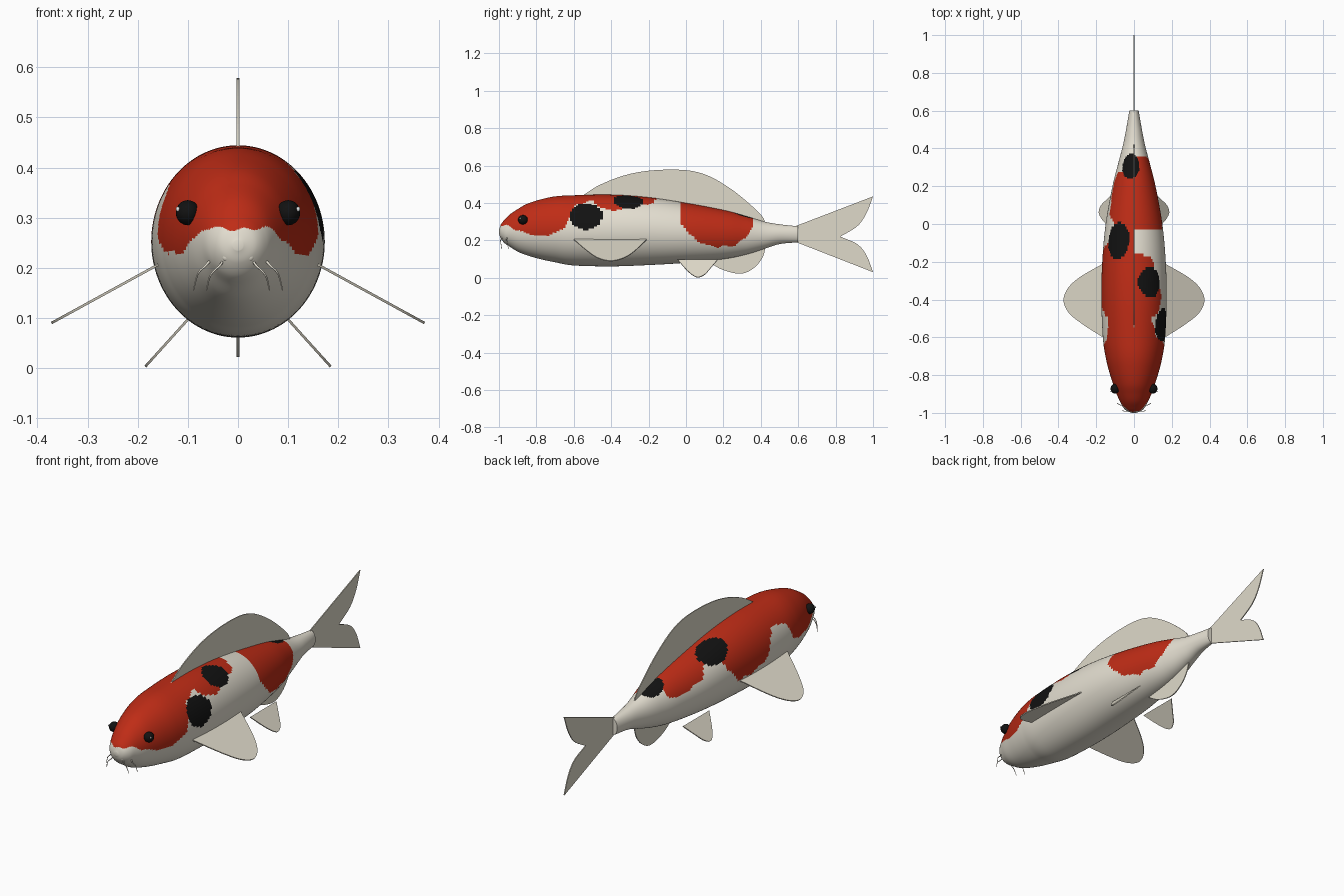
import bpy, bmesh, math
from mathutils import Vector

cube = bpy.data.objects.get("Cube")
if cube:
    bpy.data.objects.remove(cube, do_unlink=True)


def material(name, color):
    mat = bpy.data.materials.new(name)
    mat.use_nodes = True
    mat.diffuse_color = (*color, 1)
    mat.node_tree.nodes["Principled BSDF"].inputs["Base Color"].default_value = (*color, 1)
    return mat


CREAM = material("cream skin", (0.78, 0.74, 0.64))
RED = material("red patch", (0.52, 0.025, 0.008))
BLACK = material("black patch", (0.006, 0.006, 0.006))
FIN = material("pale fin", (0.74, 0.70, 0.59))
WHITE = material("eye glint white", (0.9, 0.9, 0.9))


def finish(name, bm, materials, smooth=True):
    bmesh.ops.recalc_face_normals(bm, faces=bm.faces)
    mesh = bpy.data.meshes.new(name)
    bm.to_mesh(mesh)
    bm.free()
    for mat in materials:
        mesh.materials.append(mat)
    obj = bpy.data.objects.new(name, mesh)
    bpy.context.collection.objects.link(obj)
    if smooth:
        bpy.ops.object.select_all(action="DESELECT")
        obj.select_set(True)
        bpy.context.view_layer.objects.active = obj
        bpy.ops.object.shade_smooth_by_angle(angle=math.radians(40))
    return obj


def smooth_path(points, steps):
    """Rounded path passing through every given point."""
    pts = [Vector(p) for p in points]
    pts = [pts[0] * 2 - pts[1]] + pts + [pts[-1] * 2 - pts[-2]]
    path = []
    for a, b, c, d in zip(pts, pts[1:], pts[2:], pts[3:]):
        for i in range(steps):
            t = i / steps
            path.append(b + (c - a) * (t / 2) + (a * 2 - b * 5 + c * 4 - d) * (t * t / 2)
                        + (b * 3 - a - c * 3 + d) * (t ** 3 / 2))
    return path + [pts[-2]]


def lookup(table, y):
    """Straight-line interpolation in a table of pairs."""
    for (y0, z0), (y1, z1) in zip(table, table[1:]):
        if y0 <= y <= y1:
            return z0 + (z1 - z0) * (y - y0) / (y1 - y0)
    return 1


# Body sections: position along the fish, back height, belly height, half width
SECTIONS = [
    (-1, .255, .235, .01), (-.99, .285, .21, .038), (-.97, .31, .185, .058),
    (-.94, .34, .165, .074), (-.9, .367, .14, .092), (-.85, .395, .12, .11),
    (-.78, .418, .1, .132), (-.7, .435, .083, .151), (-.6, .441, .066, .165),
    (-.4, .444, .061, .173), (-.2, .43, .068, .168), (0, .4, .08, .15),
    (.2, .362, .1, .114), (.32, .33, .124, .084), (.42, .3, .155, .058),
    (.5, .286, .18, .042), (.6, .275, .19, .025)]

# Lowest height of the red pattern along each flank
HEAD_EDGE = [(-1.1, .285), (-.94, .275), (-.87, .24), (-.8, .225), (-.7, .235), (-.65, .265), (-.62, .33)]
RED_EDGE = {
    1: HEAD_EDGE + [(-.59, .39), (-.5, .41), (-.46, .38), (-.4, .36), (-.2, .39), (-.15, .42),
                    (-.1, .5), (-.035, .5), (-.03, .3), (.02, .23), (.08, .185), (.165, .16),
                    (.26, .175), (.315, .215), (.355, .27), (.37, .5)],
    -1: HEAD_EDGE + [(-.57, .36), (-.5, .36), (-.46, .33), (-.43, .25), (-.3, .21), (-.19, .22),
                     (-.12, .3), (-.08, .38), (0, .36), (.05, .3), (.2, .27), (.27, .28), (.3, .5)]}
# Black spots: centre and radii
SPOTS = [((.15, -.535, .33), (.08, .088, .075)), ((.08, -.31, .405), (.068, .08, .068)),
         ((-.085, -.09, .385), (.065, .1, .075)), ((-.02, .31, .34), (.05, .07, .06))]


def skin_colour(p):
    for centre, radii in SPOTS:
        if sum(((a - c) / r) ** 2 for a, c, r in zip(p, centre, radii)) < 1:
            return 2
    ripple = .004 * math.sin(p.y * 70) + .003 * math.sin(p.x * 130)
    edge = lookup(RED_EDGE[1 if p.x > 0 else -1], p.y)
    return 1 if p.z > edge + ripple else 0


# Body
SEGMENTS = 120
bm = bmesh.new()
rings = []
for y, top, bottom, width in smooth_path(SECTIONS, 14):
    ring = []
    for i in range(SEGMENTS):
        a = math.tau * i / SEGMENTS
        z = (top + bottom) / 2 + (top - bottom) / 2 * math.cos(a)
        ring.append(bm.verts.new((width * math.sin(a), y, z)))
    rings.append(ring)
for low, high in zip(rings, rings[1:]):
    for i in range(SEGMENTS):
        j = (i + 1) % SEGMENTS
        bm.faces.new((low[i], low[j], high[j], high[i]))
bm.faces.new(rings[0])
bm.faces.new(rings[-1])
for face in bm.faces:
    face.material_index = skin_colour(face.calc_center_median())
bm.faces.ensure_lookup_table()
bm.faces[-1].material_index = bm.faces[-2].material_index = 0
finish("body", bm, [CREAM, RED, BLACK])


def fin(name, points, thickness=.005):
    bm = bmesh.new()
    bm.faces.new([bm.verts.new(p) for p in points])
    obj = finish(name, bm, [FIN], smooth=False)
    mod = obj.modifiers.new("thickness", "SOLIDIFY")
    mod.thickness = thickness
    mod.offset = 0


def upright(points):
    return [(0, y, z) for y, z in points]


# Fins on the centre line
dorsal = smooth_path(upright([(-.56, .435), (-.46, .497), (-.32, .55), (-.17, .575), (0, .575), (.12, .545),
                              (.24, .475), (.34, .395), (.41, .325), (.425, .28)]), 6)
fin("dorsal_fin", dorsal + upright([(.38, .27), (.2, .3), (0, .34), (-.3, .38)]))
anal = smooth_path(upright([(.1, .1), (.19, .045), (.29, .022), (.36, .05), (.41, .11), (.43, .19)]), 6)
fin("anal_fin", anal + upright([(.38, .2), (.2, .16)]))
upper = smooth_path(upright([(1, .435), (.965, .345), (.915, .275), (.825, .22)]), 6)
lower = smooth_path(upright([(.825, .22), (.915, .18), (.965, .12), (1, .03)]), 6)
fin("tail_fin", upright([(.59, .19), (.59, .278)]) + upper + lower[1:])

# Paired fins: outline as (along fish, outward share)
PECTORAL = [(-.6, .1), (-.53, .57), (-.47, .88), (-.405, 1), (-.34, .9), (-.28, .62), (-.21, .1)]
PELVIC = [(-.045, 0), (0, .55), (.035, .88), (.065, 1), (.1, .85), (.13, .5), (.17, 0)]


def side_fin(name, outline, root, reach, side, inner):
    pts = [Vector(p).to_3d() for p in outline]
    path = smooth_path(pts, 6) + [Vector((y, u, 0)) for y, u in inner]
    fin(name, [(side * (root[0] + p.y * reach[0]), p.x, root[1] + p.y * reach[1]) for p in path])


def ball(name, centre, radii, mat):
    bm = bmesh.new()
    bmesh.ops.create_uvsphere(bm, u_segments=24, v_segments=16, radius=1)
    for v in bm.verts:
        v.co = Vector(c + r * k for c, r, k in zip(centre, radii, v.co))
    finish(name, bm, [mat])


def barbel(name, points):
    curve = bpy.data.curves.new(name, "CURVE")
    curve.dimensions = "3D"
    curve.bevel_depth = .0028
    curve.bevel_resolution = 2
    curve.use_fill_caps = True
    path = smooth_path(points, 6)
    spline = curve.splines.new("POLY")
    spline.points.add(len(path) - 1)
    for i, p in enumerate(path):
        spline.points[i].co = (*p, 1)
        spline.points[i].radius = 1 - .6 * i / len(path)
    curve.materials.append(CREAM)
    bpy.context.collection.objects.link(bpy.data.objects.new(name, curve))


for side, label in ((1, "left"), (-1, "right")):
    side_fin(label + "_pectoral_fin", PECTORAL, (.14, .217), (.232, -.127), side, [(-.25, -.1), (-.56, -.1)])
    side_fin(label + "_pelvic_fin", PELVIC, (.1, .097), (.085, -.094), side, [])
    # Eyes
    ball(label + "_eye", (side * .1, -.872, .31), (.024, .026, .025), BLACK)
    ball(label + "_eye_glint", (side * .12, -.886, .317), (.004, .004, .005), WHITE)
    # Whiskers beside the mouth
    barbel(label + "_inner_barbel", [(side * .03, -.975, .215), (side * .036, -.99, .205),
                                     (side * .055, -.99, .185), (side * .063, -.985, .155)])
    barbel(label + "_outer_barbel", [(side * .055, -.955, .215), (side * .066, -.96, .203),
                                     (side * .08, -.955, .188), (side * .089, -.95, .155)])
    # Mouth corners
    ball(label + "_mouth_corner", (side * .024, -.985, .222), (.008, .006, .009), CREAM)

# Mouth slit
ball("mouth", (0, -.992, .224), (.011, .004, .002), BLACK)
